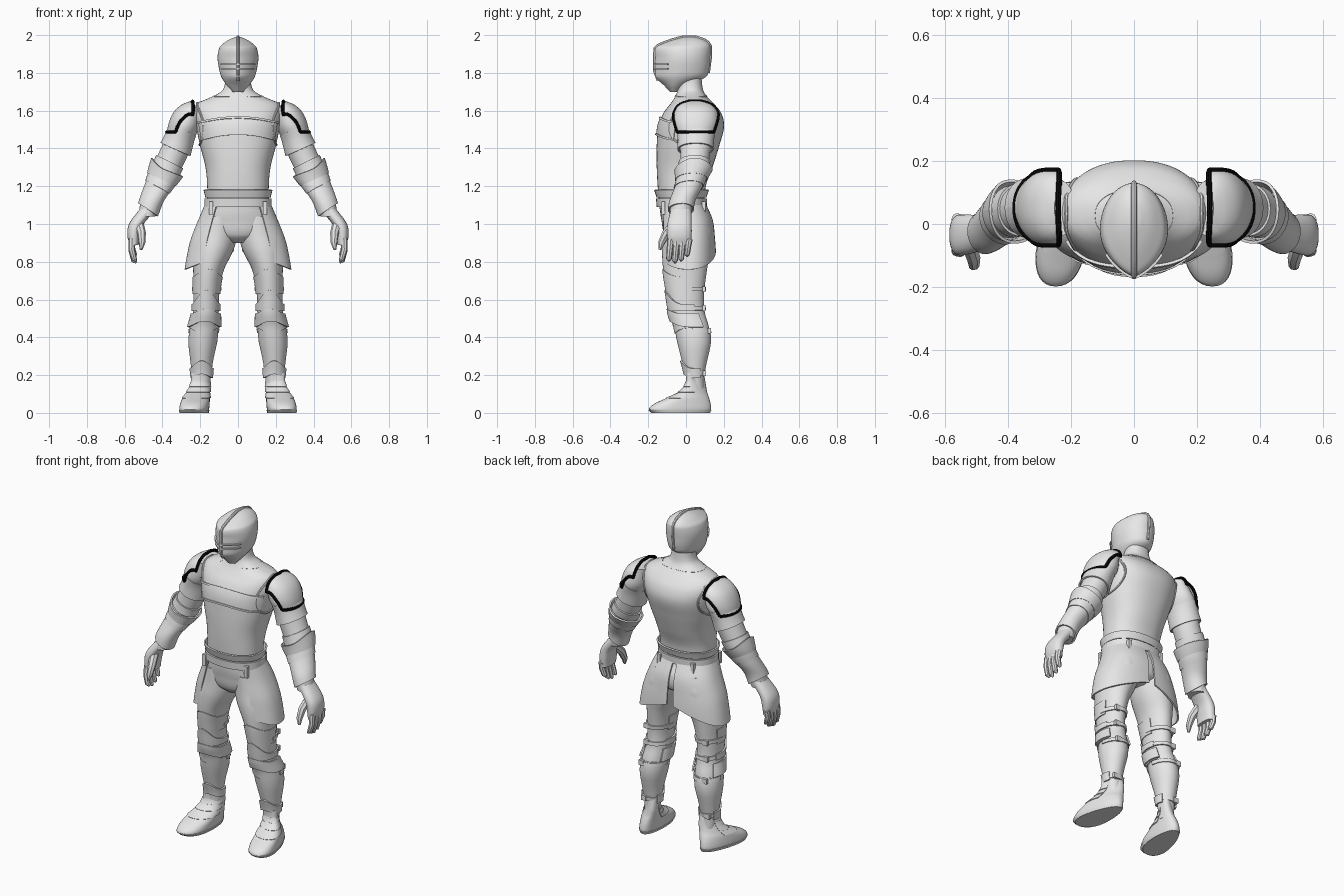
import bpy
from math import cos, sin, radians, copysign, tau
from mathutils import Vector

if "Cube" in bpy.data.objects:
    bpy.data.objects.remove(bpy.data.objects["Cube"])


def make_material(name, value):
    mat = bpy.data.materials.new(name)
    mat.use_nodes = True
    colour = (value, value, value, 1)
    mat.diffuse_color = colour
    mat.node_tree.nodes["Principled BSDF"].inputs["Base Color"].default_value = colour
    return mat


steel = make_material("plain steel", 0.8)
black = make_material("black trim", 0.003)
parts = []


def build(name, verts, faces, mat=steel, mirror=False, thick=0):
    mesh = bpy.data.meshes.new(name)
    mesh.from_pydata(verts, [], faces)
    mesh.materials.append(mat)
    obj = bpy.data.objects.new(name, mesh)
    bpy.context.scene.collection.objects.link(obj)
    if thick:
        shell = obj.modifiers.new("thickness", "SOLIDIFY")
        shell.thickness = thick
        shell.offset = -1
    if mirror:
        obj.modifiers.new("mirror", "MIRROR").use_mirror_merge = False
    parts.append(obj)
    return obj


def value(limit, angle):
    return limit(cos(angle), sin(angle)) if callable(limit) else limit


class Form:
    """Stack of rounded sections, each (z, centre x, half width, front y, back y)."""

    def __init__(self, *rings, power=1, keel=0, lean=0, widen=0, mirror=False):
        self.rings, self.power, self.keel = rings, power, keel
        self.lean, self.widen, self.mirror = lean, widen, mirror

    def section(self, z):
        r = self.rings
        last = len(r) - 1
        z = min(max(z, r[0][0]), r[last][0])
        i = 0
        while i < last - 1 and z > r[i + 1][0]:
            i += 1
        before, a, b, after = r[max(i - 1, 0)], r[i], r[i + 1], r[min(i + 2, last)]
        h = b[0] - a[0]
        t = (z - a[0]) / h
        out = []
        for k in range(1, 5):
            m = (b[k] - before[k]) / (b[0] - before[0]) * h
            n = (after[k] - a[k]) / (after[0] - a[0]) * h
            d = b[k] - a[k]
            out.append(a[k] + t * (m + t * (3 * d - 2 * m - n + t * (m + n - 2 * d))))
        return out

    def at(self, z, angle, off=0):
        x, rx, front, back = self.section(z)
        c, s = (copysign(abs(v) ** self.power, v) for v in (cos(angle), sin(angle)))
        if s < 0:
            c *= abs(c) ** self.keel
        c *= 1 - self.widen * s
        return Vector((x + (rx + off) * c - self.lean * s,
                       (front + back) / 2 + ((back - front) / 2 + off) * s, z))

    def solid(self, name, rows=36, n=40):
        low, high = self.rings[0][0], self.rings[-1][0]
        verts = [self.at(low + (high - low) * j / rows, tau * i / n)
                 for j in range(rows + 1) for i in range(n)]
        faces = [(j * n + i, j * n + (i + 1) % n, (j + 1) * n + (i + 1) % n, (j + 1) * n + i)
                 for j in range(rows) for i in range(n)]
        faces += [tuple(reversed(range(n))), tuple(range(rows * n, rows * n + n))]
        return build(name, verts, faces, mirror=self.mirror)

    def plate(self, name, lo, hi, arc=(0, 360), off=0.008, flare=0, thick=0.009, rows=6, n=40):
        """Sheet following the form between two edges; flare opens its lower edge."""
        verts = []
        for j in range(rows + 1):
            t = j / rows
            for i in range(n + 1):
                a = radians(arc[0] + (arc[1] - arc[0]) * i / n)
                z = value(lo, a) * (1 - t) + value(hi, a) * t
                verts.append(self.at(z, a, off + flare * (1 - t)))
        w = n + 1
        faces = [(j * w + i, j * w + i + 1, (j + 1) * w + i + 1, (j + 1) * w + i)
                 for j in range(rows) for i in range(n)]
        return build(name, verts, faces, mirror=self.mirror, thick=thick)


def rope(name, points, radius, mat=steel, closed=False, mirror=False, n=8):
    """Round bar through points; radius is a number or one per point."""
    pts = [Vector(p) for p in points]
    count = len(pts)
    side, verts = None, []
    for k, p in enumerate(pts):
        if closed:
            t = pts[(k + 1) % count] - pts[k - 1]
        else:
            t = pts[min(k + 1, count - 1)] - pts[max(k - 1, 0)]
        t.normalize()
        if side is None:
            side = Vector((0, 1, 0)) if abs(t.y) < 0.7 else Vector((1, 0, 0))
        side = (side - t * side.dot(t)).normalized()
        up = t.cross(side)
        r = radius[k] if isinstance(radius, (list, tuple)) else radius
        verts += [p + r * (side * cos(tau * i / n) + up * sin(tau * i / n)) for i in range(n)]
    faces = [(k * n + i, k * n + (i + 1) % n, (k + 1) % count * n + (i + 1) % n, (k + 1) % count * n + i)
             for k in range(count if closed else count - 1) for i in range(n)]
    if not closed:
        faces += [tuple(reversed(range(n))), tuple(range((count - 1) * n, count * n))]
    return build(name, verts, faces, mat, mirror)


def box(name, centre, size):
    verts = [Vector(centre) + Vector((x * size[0], y * size[1], z * size[2])) / 2
             for x in (-1, 1) for y in (-1, 1) for z in (-1, 1)]
    faces = [(0, 1, 3, 2), (4, 6, 7, 5), (0, 4, 5, 1), (2, 3, 7, 6), (0, 2, 6, 4), (1, 5, 7, 3)]
    return build(name, verts, faces, mirror=True)


def front(s):
    return max(0, -s) ** 3


# Torso with neck, chest bands, collar and belt
torso = Form((1.08, 0, .165, -.14, .095), (1.2, 0, .163, -.15, .105), (1.3, 0, .172, -.155, .14),
             (1.42, 0, .202, -.155, .178), (1.52, 0, .222, -.147, .202), (1.59, 0, .232, -.118, .185),
             (1.64, 0, .215, -.08, .145), (1.67, 0, .145, -.06, .115), (1.71, 0, .08, -.045, .09),
             (1.82, 0, .065, -.04, .08), power=.88)
torso.solid("torso", rows=60, n=56)
torso.plate("chest_band", lambda c, s: 1.45 + .032 * front(s), lambda c, s: 1.53 + .03 * front(s),
            (-155, -25), off=.005)
torso.plate("chest_band_upper_rim", lambda c, s: 1.53 + .03 * front(s),
            lambda c, s: 1.54 + .03 * front(s), (-155, -25), off=.011, rows=2)
torso.plate("chest_band_lower_rim", lambda c, s: 1.44 + .032 * front(s),
            lambda c, s: 1.45 + .032 * front(s), (-155, -25), off=.01, rows=2)
torso.plate("collar_edge", 1.675, 1.682, off=.003, rows=2)
torso.plate("belt", 1.09, 1.135, off=.014)
torso.plate("waist_flange", 1.14, 1.18, off=.02, flare=-.01)
rope("armhole_rim", [torso.at(1.53 + .11 * sin(tau * k / 32), radians(38) * cos(tau * k / 32))
                     for k in range(32)], .007, closed=True, mirror=True)
for label, angle in (("front", -42), ("back", 55)):
    spot = torso.at(1.1, radians(angle), .02)
    box(label + "_belt_tab", spot - Vector((0, 0, .015)), (.022, .02, .07))

# Helmet with keel, crest and visor slit
helmet = Form((1.7, 0, .028, -.085, -.045), (1.735, 0, .06, -.118, .01), (1.775, 0, .087, -.16, .1),
              (1.81, 0, .098, -.165, .12), (1.88, 0, .108, -.165, .128), (1.935, 0, .098, -.162, .13),
              (1.955, 0, .078, -.125, .122), (1.975, 0, .05, -.07, .095), (1.99, 0, .015, -.015, .05),
              keel=.5)
helmet.solid("helmet", rows=54, n=64)
crest = [helmet.at(z, radians(-90)) for z in (1.76, 1.81, 1.88, 1.93, 1.945, 1.96, 1.975, 1.99)]
crest += [helmet.at(z, radians(90)) for z in (1.99, 1.975, 1.96, 1.94, 1.88, 1.8)]
rope("helmet_crest", crest, .009)
helmet.plate("visor_brow", 1.842, 1.85, (-150, -30), off=.009, rows=2)
helmet.plate("visor_lower_rim", 1.818, 1.826, (-150, -30), off=.009, rows=2)

# Hips and split side skirts
hips = Form((.9, 0, .05, -.07, .07), (.94, 0, .15, -.112, .125), (1.02, 0, .188, -.13, .133),
            (1.08, 0, .17, -.138, .105), (1.13, 0, .16, -.135, .095), power=.9)
hips.solid("hips")
skirt = Form((.74, 0, .282, -.135, .155), (.84, 0, .265, -.138, .155), (.92, 0, .246, -.14, .15),
             (1.02, 0, .207, -.14, .138), (1.1, 0, .173, -.145, .105), power=.85, mirror=True)
skirt.plate("side_skirt", lambda c, s: .76 + .1 * (1 - c), 1.1, (-53, 87), off=.004, rows=16)

# Legs with plates, straps and buckles
leg = Form((.09, .19, .042, .005, .1), (.2, .192, .048, 0, .095), (.28, .192, .058, -.02, .11),
           (.38, .186, .074, -.045, .13), (.46, .178, .072, -.06, .12), (.53, .17, .068, -.085, .1),
           (.62, .168, .068, -.1, .095), (.75, .157, .08, -.12, .11), (.86, .133, .108, -.127, .128),
           (.95, .112, .11, -.122, .138), (1.04, .1, .09, -.12, .12), mirror=True)
leg.solid("leg", rows=50)
leg.plate("thigh_plate", .63, lambda c, s: .72 + .04 * front(s), (-200, 20), off=.005)
leg.plate("upper_knee_plate", .54, lambda c, s: .575 + .075 * front(s), (-205, 25), off=.01)
leg.plate("knee_cop", lambda c, s: .455 + .03 * front(s), lambda c, s: .525 + .025 * front(s),
          (-215, 35), off=.013, flare=.006)
leg.plate("lower_knee_plate", lambda c, s: .45 - .03 * front(s), .5, (-205, 25), off=.009)
leg.plate("greave", .22, .45, off=.003)
leg.plate("ankle_cuff", lambda c, s: .185 + .02 * front(s), lambda c, s: .235 + .04 * front(s),
          (-210, 30), off=.013)
for k, z in enumerate((.655, .555, .435, .21)):
    leg.plate(f"leg_strap_{k}", z - .011, z + .011, (0, 180), off=.008, rows=2)
    box(f"leg_buckle_{k}", leg.at(z, radians(65), .008), (.032, .016, .03))

# Boots with soles and ankle lames
boot = Form((0, .226, .068, -.18, .125), (.02, .226, .073, -.197, .133), (.05, .222, .072, -.165, .13),
            (.08, .215, .066, -.1, .122), (.11, .204, .056, -.04, .112), (.15, .194, .047, -.005, .105),
            (.21, .192, .045, 0, .095), power=.9, lean=.022, widen=.25, mirror=True)
boot.solid("boot")
boot.plate("sole", 0, .014, off=.003, rows=2)
for k in range(3):
    z = .08 + k * .03
    boot.plate(f"boot_lame_{k}", z, z + .026, (-185, 5), off=.002, flare=.003, rows=3)

# Arms with layered plates, edges square to the sloping limb
arm = Form((1.04, .482, .046, -.085, .025), (1.12, .457, .058, -.08, .04), (1.2, .417, .075, -.055, .085),
           (1.28, .385, .08, -.035, .112), (1.36, .347, .08, -.03, .125), (1.45, .31, .077, -.035, .14),
           (1.52, .28, .08, -.05, .158), (1.62, .24, .055, -.04, .14), mirror=True)
arm.solid("arm")


def arm_plate(name, low, high, peak=0, **options):
    arm.plate(name, lambda c, s: low + .035 * c, lambda c, s: high + .035 * c + peak * max(0, c) ** 2,
              **options)


arm_plate("sleeve_plate", 1.395, 1.5, off=.003, flare=.012)
arm_plate("upper_elbow_lame", 1.285, 1.33, off=.008)
arm_plate("elbow_cop", 1.235, 1.285, .03, off=.028, flare=-.016)
arm_plate("lower_elbow_lame", 1.195, 1.24, off=.008)
arm_plate("forearm_plate", 1.075, 1.2, off=.003, flare=.009)

# Domed shoulder plates with stepped black edging
dome = Form((1.47, .272, .104, -.055, .155), (1.54, .262, .1, -.068, .17), (1.6, .25, .082, -.055, .16),
            (1.635, .245, .045, -.025, .125), (1.65, .242, .008, .02, .08), power=.92, mirror=True)


def hem(c, s):
    step = min(1, max(0, (abs(s) - .84) / .07))
    return 1.487 + .055 * step + .5 * max(0, abs(s) - .92)


dome.plate("shoulder_plate", hem, 1.65, (-97, 97), off=.003, rows=14, n=64)
edge = []
for k in range(65):
    a = radians(-97 + 194 * k / 64)
    edge.append(dome.at(hem(cos(a), sin(a)), a, .004))
rise = [hem(0, 1) + (1.65 - hem(0, 1)) * k / 8 for k in range(1, 9)]
edge += [dome.at(z, radians(97), .004) for z in rise]
edge += [dome.at(z, radians(-97), .004) for z in reversed(rise)]
rope("shoulder_trim", edge, .009, black, closed=True, mirror=True)

# Hands with relaxed fingers
palm = Form((.89, .55, .024, -.095, .025), (.94, .552, .034, -.1, .03), (1.0, .538, .039, -.098, .03),
            (1.08, .475, .045, -.08, .028), power=.85, mirror=True)
palm.solid("palm", rows=18, n=24)
for k, drop in enumerate((.11, .12, .11, .085)):
    y = -.08 + k * .032
    rope(f"finger_{k}", [(.56, y, .92), (.563, y - .006, .92 - drop / 2),
                         (.55, y - .01, .925 - drop), (.538, y - .01, .915 - drop)],
         [.019, .017, .015, .006], mirror=True)
rope("thumb", [(.525, -.06, 1.0), (.51, -.105, .95), (.508, -.13, .9), (.513, -.138, .865)],
     [.026, .023, .018, .008], mirror=True)

# Apply modifiers, then smooth with crisp plate edges
bpy.ops.object.select_all(action="DESELECT")
for obj in parts:
    obj.select_set(True)
bpy.context.view_layer.objects.active = parts[0]
bpy.ops.object.convert(target="MESH")
bpy.ops.object.shade_smooth_by_angle(angle=radians(40))
